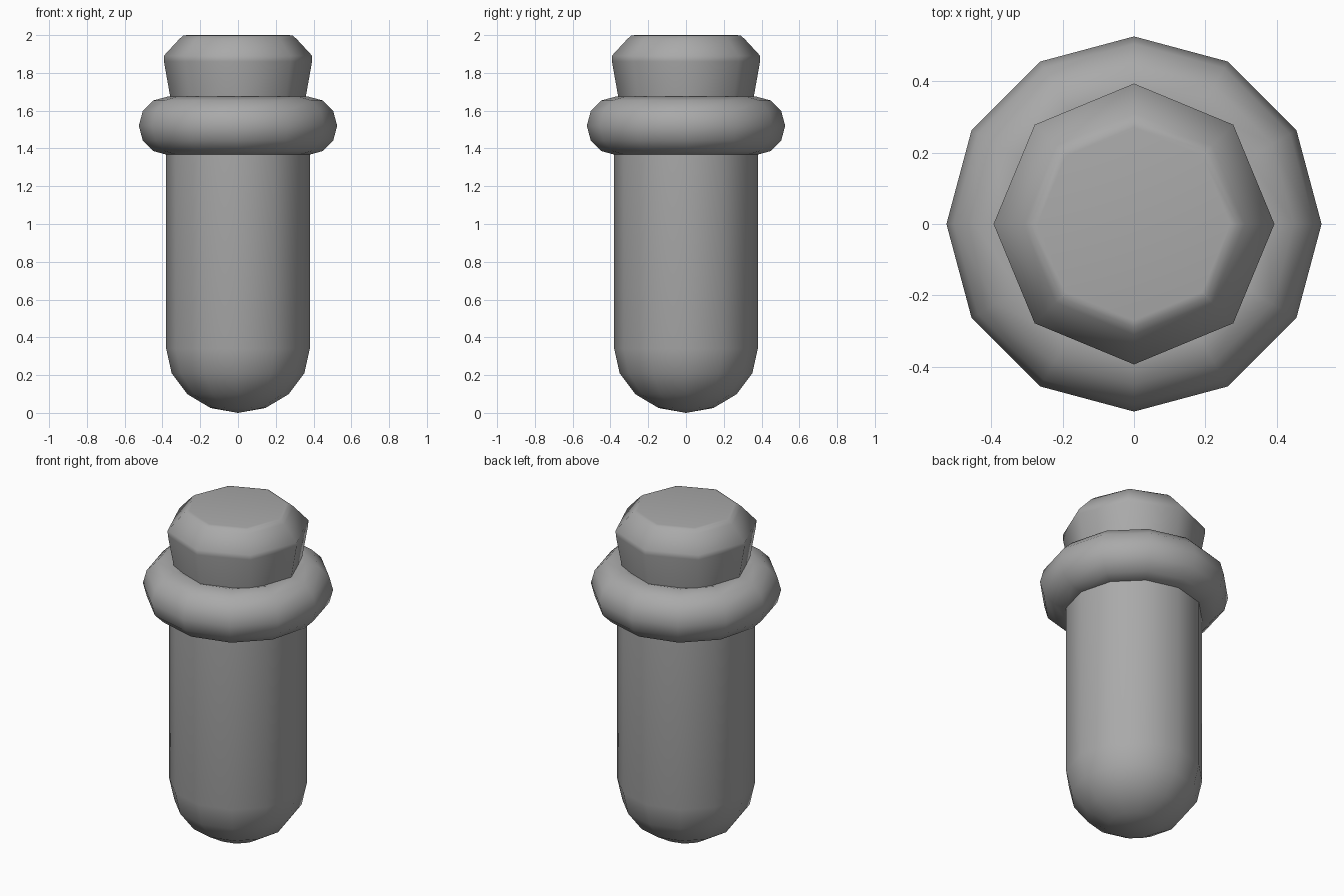
import bpy
import bmesh
from math import cos, sin, pi

cube = bpy.data.objects.get("Cube")
if cube:
    bpy.data.objects.remove(cube, do_unlink=True)

GREY = 0.4
mat = bpy.data.materials.new("plain grey")
mat.use_nodes = True
mat.diffuse_color = (GREY, GREY, GREY, 1)
mat.node_tree.nodes["Principled BSDF"].inputs["Base Color"].default_value = (GREY, GREY, GREY, 1)


def lathe(name, profile, sides, closed=False):
    """Spin a (radius, height) profile about z; first corner lies on +x."""
    bm = bmesh.new()
    rings = []
    for r, z in profile:
        if r < 1e-5:
            rings.append([bm.verts.new((0, 0, z))] * sides)
        else:
            rings.append([bm.verts.new((r * cos(2 * pi * i / sides), r * sin(2 * pi * i / sides), z))
                          for i in range(sides)])
    pairs = list(zip(rings, rings[1:]))
    if closed:
        pairs.append((rings[-1], rings[0]))
    for low, high in pairs:
        for i in range(sides):
            j = (i + 1) % sides
            corners = dict.fromkeys((low[i], low[j], high[j], high[i]))
            bm.faces.new(list(corners))
    # Cap any open end
    if not closed:
        for ring in (rings[0], rings[-1]):
            if len(set(ring)) == sides:
                bm.faces.new(ring)
    bmesh.ops.recalc_face_normals(bm, faces=bm.faces)
    for face in bm.faces:
        face.smooth = True
    # Keep right-angled rims crisp
    for edge in bm.edges:
        edge.smooth = edge.calc_face_angle(0) < 1.2
    mesh = bpy.data.meshes.new(name)
    bm.to_mesh(mesh)
    bm.free()
    mesh.materials.append(mat)
    obj = bpy.data.objects.new(name, mesh)
    bpy.context.collection.objects.link(obj)


# Tube body with a rounded bottom, its top hidden inside the collar
dome = [(0.38 * sin(a * pi / 8), 0.34 * (1 - cos(a * pi / 8))) for a in range(5)]
lathe("tube_body", dome + [(0.38, 1.52)], 12)

# Round collar
collar = [(0.37 + 0.155 * cos(a * pi / 6), 1.52 + 0.155 * sin(a * pi / 6)) for a in range(12)]
lathe("collar", collar, 12, closed=True)

# Tapered stopper with softened, chamfered top
stopper = [(0.33, 1.5), (0.36, 1.68), (0.392, 1.86), (0.393, 1.89),
           (0.31, 1.98), (0.29, 1.997), (0.27, 2.0)]
lathe("stopper", stopper, 8)
